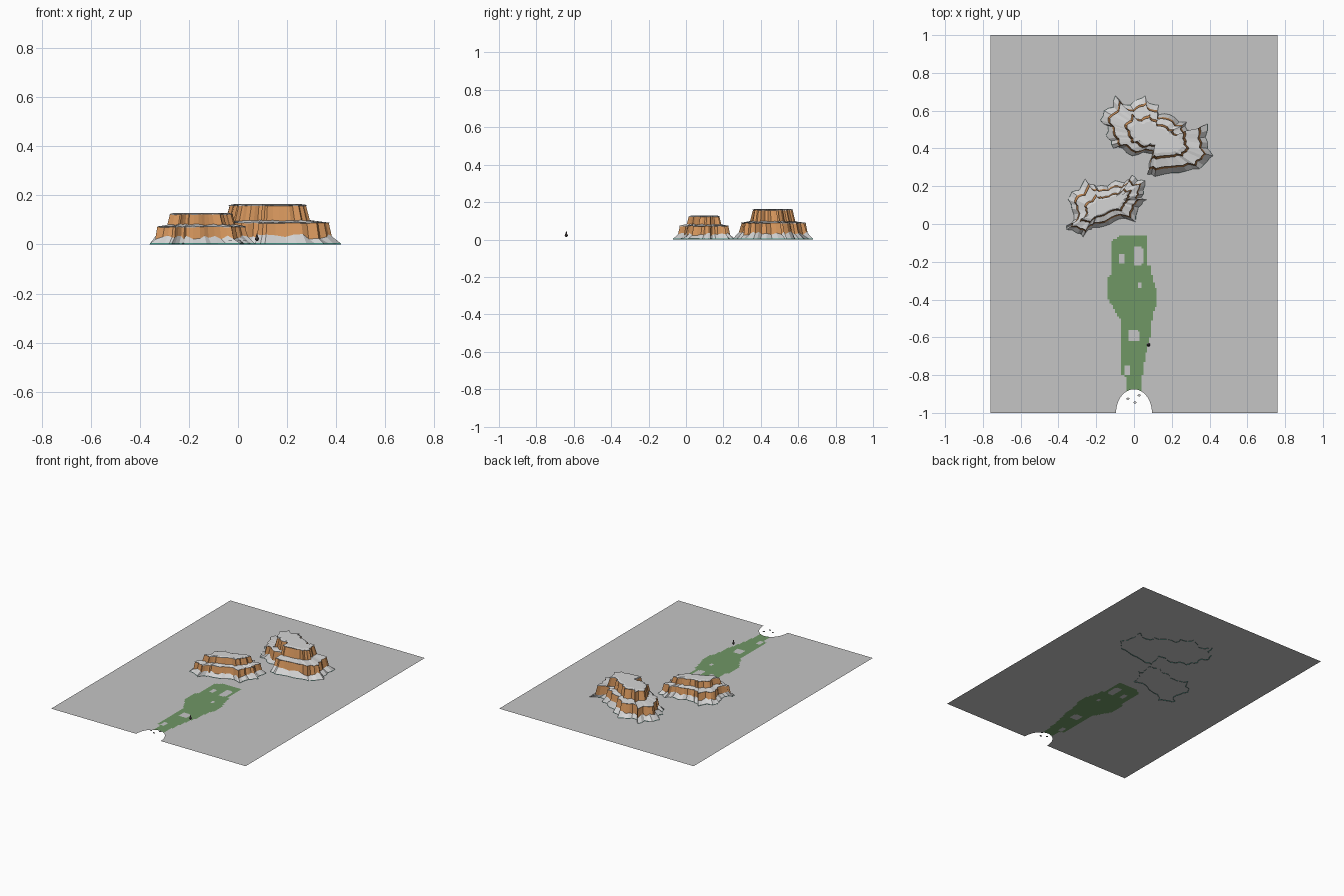
import bpy, bmesh, math, random
from mathutils import Vector

if "Cube" in bpy.data.objects:
    bpy.data.objects.remove(bpy.data.objects["Cube"])

random.seed(4)


def material(name, rgb):
    m = bpy.data.materials.new(name)
    m.diffuse_color = (*rgb, 1)
    m.use_nodes = True
    m.node_tree.nodes["Principled BSDF"].inputs["Base Color"].default_value = m.diffuse_color
    return m


GREY = material("ground_grey", (0.56, 0.56, 0.56))
GREEN = material("grass_green", (0.16, 0.31, 0.13))
ORANGE = material("cliff_orange", (0.68, 0.31, 0.11))
PALE = material("rock_pale_grey", (0.66, 0.66, 0.66))
TEAL = material("base_teal", (0.05, 0.25, 0.20))
DARK = material("dark_brown_grey", (0.10, 0.08, 0.08))


def make_object(name, bm, mats):
    me = bpy.data.meshes.new(name)
    bm.to_mesh(me)
    bm.free()
    for m in mats:
        me.materials.append(m)
    ob = bpy.data.objects.new(name, me)
    bpy.context.collection.objects.link(ob)
    return ob


def lerp_profile(profile, y):
    """Interpolate (y, left, right) rows that run from back to front."""
    for (y0, l0, r0), (y1, l1, r1) in zip(profile, profile[1:]):
        if y1 <= y <= y0:
            t = (y0 - y) / (y0 - y1)
            return l0 + (l1 - l0) * t, r0 + (r1 - r0) * t
    return 1, -1


# Green patch: outline rows and bare spots inside it (x, y, half width, half height)
PATCH = [(-0.06, -0.07, 0.065), (-0.09, -0.115, 0.068), (-0.21, -0.115, 0.07),
         (-0.23, -0.115, 0.09), (-0.27, -0.125, 0.095), (-0.29, -0.143, 0.10),
         (-0.34, -0.143, 0.115), (-0.39, -0.14, 0.115), (-0.44, -0.11, 0.115),
         (-0.48, -0.09, 0.095), (-0.51, -0.07, 0.095), (-0.58, -0.07, 0.09),
         (-0.63, -0.07, 0.075), (-0.70, -0.07, 0.06), (-0.80, -0.065, 0.045),
         (-0.81, -0.04, 0.045), (-0.90, -0.04, 0.045)]
BARE = [(-0.063, -0.185, 0.016, 0.03), (0.023, -0.172, 0.024, 0.052), (0.03, -0.325, 0.011, 0.011),
        (-0.002, -0.592, 0.03, 0.033), (-0.035, -0.777, 0.016, 0.027)]


def is_green(x, y):
    left, right = lerp_profile(PATCH, y)
    bare = any(((x - a) / w) ** 4 + ((y - b) / h) ** 4 < 1 for a, b, w, h in BARE)
    return left < x < right and not bare


# Ground sheet: fine cells around the patch, rounded notch cut at the front edge
GROUND_Z = 0.003
STEP = 0.01
xs = [-0.76] + [i * STEP for i in range(-16, 17)] + [0.76]
ys = [-1 + i * STEP for i in range(0, 97)] + [1]
RX, RY = 0.095, 0.125


def notch(x, y):
    return math.hypot(x / RX, (y + 1) / RY)


bm = bmesh.new()
grid = [[bm.verts.new((x, y, GROUND_Z)) for x in xs] for y in ys]
for j in range(len(ys) - 1):
    for i in range(len(xs) - 1):
        f = bm.faces.new((grid[j][i], grid[j][i + 1], grid[j + 1][i + 1], grid[j + 1][i]))
        c = f.calc_center_median()
        f.material_index = int(is_green(c.x, c.y))
inside = [v for v in bm.verts if notch(v.co.x, v.co.y) < 1]
inside_set = set(inside)
bmesh.ops.delete(bm, geom=[f for f in bm.faces if all(v in inside_set for v in f.verts)],
                 context='FACES')
for v in bm.verts:
    d = notch(v.co.x, v.co.y)
    if 0 < d < 1:
        v.co = (v.co.x / d, -1 + (v.co.y + 1) / d, GROUND_Z)
make_object("ground", bm, [GREY, GREEN])


# Mesas: one footprint shrunk ring by ring along its own long and short axes
def mesa(name, outline, centre, angle, rings):
    pts = [Vector((x / 100, y / 100)) for x, y in reversed(outline)]
    foot = []
    for p, q in zip(pts, pts[1:] + pts[:1]):
        d = (q - p).normalized()
        foot += [p, (p + q) / 2 + Vector((d.y, -d.x)) * random.uniform(-0.009, 0.007)]
    n = len(foot)
    c = Vector(centre)
    u = Vector((math.cos(angle), math.sin(angle)))
    v = Vector((-u.y, u.x))
    flute = [random.uniform(-0.03, 0.03) for _ in foot]
    bm = bmesh.new()
    rows = []
    for su, sv, z, wobble, _ in rings:
        row = []
        for k, p in enumerate(foot):
            a, b = (p - c).dot(u), (p - c).dot(v)
            s = 1 + (flute[k] if su < 0.95 else 0)
            w = c + u * a * su * s + v * b * sv * s
            row.append(bm.verts.new((w.x, w.y, z + random.uniform(-wobble, wobble))))
        rows.append(row)
    for r, (lo, hi) in enumerate(zip(rows, rows[1:])):
        for k in range(n):
            m = (k + 1) % n
            f = bm.faces.new((lo[k], lo[m], hi[m], hi[k]))
            f.material_index = rings[r + 1][4]
    bm.faces.new(rows[-1]).material_index = 1
    make_object(name, bm, [ORANGE, PALE, TEAL])


# Ring rows: long scale, short scale, height, height wobble, colour of the band below
front_outline = [
    (-35, 13), (-33, 17), (-29, 18), (-26, 24), (-23, 21), (-20, 20), (-14, 20), (-10, 23),
    (-6, 22), (-4, 23), (-1, 26), (2, 23), (6, 23), (5, 18), (4, 14), (7, 13), (4, 10), (2, 7),
    (1, 1), (-5, 3), (-11, 1), (-15, -1), (-22, -2), (-24, -3), (-27, -7), (-30, -5),
    (-36, -3), (-36, -1), (-32, 2), (-33, 8)]
mesa("front_mesa", front_outline, (-0.15, 0.095), math.radians(30), [
    (1, 1, 0, 0, 2), (0.99, 0.99, 0.005, 0, 2), (0.87, 0.79, 0.028, 0.010, 1),
    (0.83, 0.71, 0.070, 0.002, 0), (0.84, 0.72, 0.073, 0.002, 1), (0.64, 0.43, 0.080, 0.003, 1),
    (0.59, 0.36, 0.121, 0.001, 0), (0.60, 0.37, 0.124, 0.001, 1), (0.52, 0.29, 0.128, 0, 1)])

back_outline = [
    (-18, 55), (-16, 60), (-11, 62), (-10, 68), (-7, 64), (-2, 63), (2, 66), (6, 68), (8, 64),
    (13, 63), (13, 58), (19, 58), (24, 54), (28, 54), (28, 50), (33, 49), (39, 53), (38, 46),
    (39, 40), (42, 36), (39, 33), (35, 29), (28, 28), (20, 27), (11, 25), (7, 26), (8, 32),
    (10, 37), (5, 38), (-1, 36), (-6, 40), (-11, 40), (-12, 44), (-15, 47), (-14, 52)]
mesa("back_mesa", back_outline, (0.12, 0.455), math.radians(-25), [
    (1, 1, 0, 0, 2), (0.99, 0.99, 0.005, 0, 2), (0.88, 0.84, 0.032, 0.012, 1),
    (0.84, 0.77, 0.086, 0.002, 0), (0.85, 0.78, 0.089, 0.002, 1), (0.58, 0.55, 0.097, 0.003, 1),
    (0.53, 0.47, 0.156, 0.001, 0), (0.54, 0.48, 0.160, 0.001, 1), (0.46, 0.39, 0.164, 0, 1)])


# Small marker standing beside the green patch: pointed body with a narrow tip
bm = bmesh.new()
for r1, r2, z0, z1 in ((0.004, 0.009, 0.014, 0.022), (0.009, 0.004, 0.022, 0.033),
                       (0.004, 0.001, 0.033, 0.045)):
    made = bmesh.ops.create_cone(bm, cap_ends=True, segments=8, radius1=r1, radius2=r2,
                                 depth=z1 - z0)
    bmesh.ops.translate(bm, verts=made["verts"], vec=(0.077, -0.64, (z0 + z1) / 2))
make_object("marker", bm, [DARK])

# Three small flat stones floating in the notch
for i, (x, y) in enumerate([(-0.032, -0.925), (0.027, -0.907), (0.005, -0.945)]):
    bm = bmesh.new()
    bmesh.ops.create_cone(bm, cap_ends=True, segments=10, radius1=0.008, radius2=0.008,
                          depth=0.002)
    bmesh.ops.scale(bm, verts=bm.verts, vec=(1, 0.75, 1))
    bmesh.ops.translate(bm, verts=bm.verts, vec=(x, y, 0.016))
    make_object(f"flat_stone_{i + 1}", bm, [GREY])
